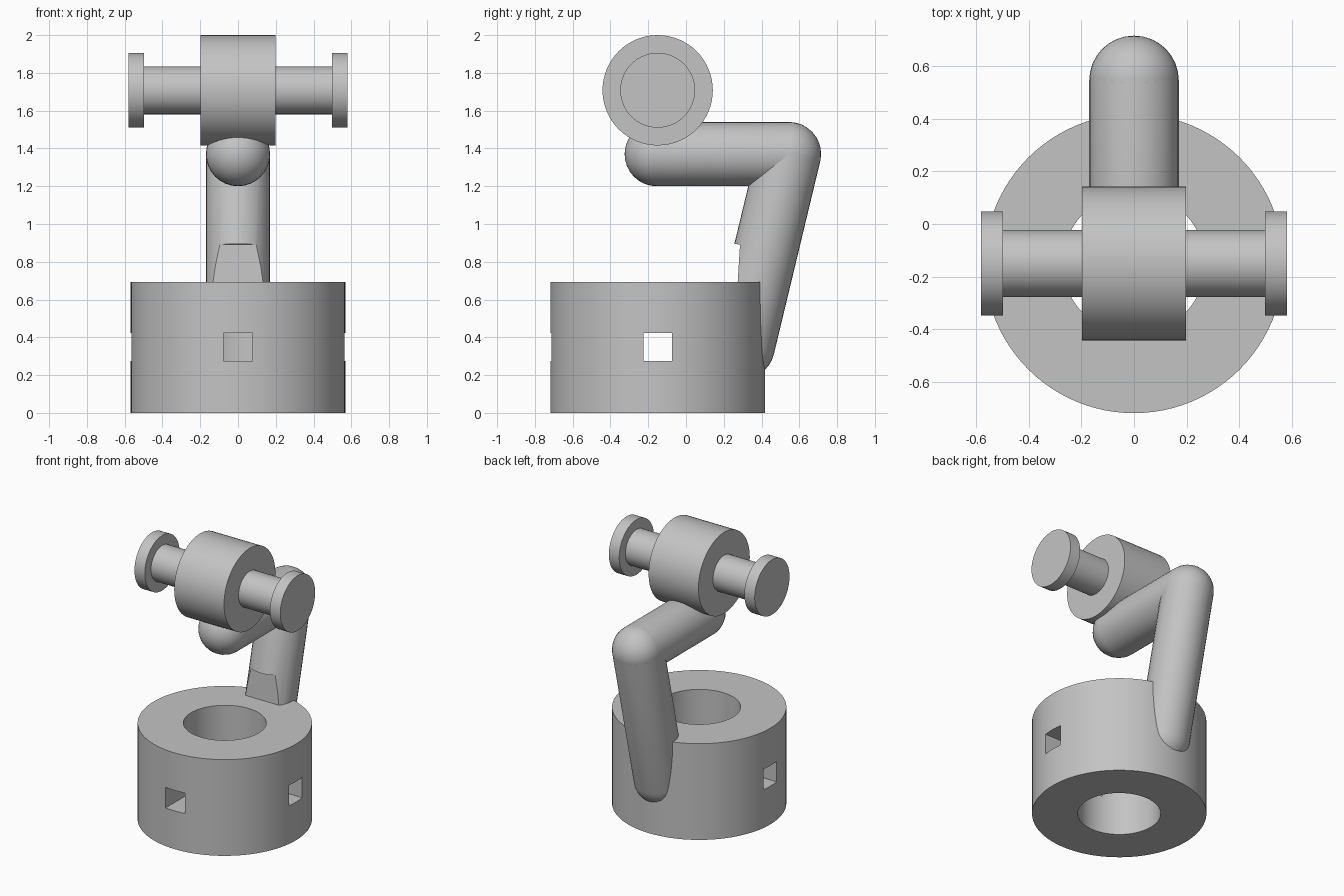
import bpy, bmesh
from math import sin, cos, pi, radians
from mathutils import Vector, Matrix

cube = bpy.data.objects.get("Cube")
if cube:
    bpy.data.objects.remove(cube, do_unlink=True)

COL = (0.55, 0.55, 0.55, 1)
grey = bpy.data.materials.new("plain grey")
grey.use_nodes = True
grey.diffuse_color = COL
grey.node_tree.nodes["Principled BSDF"].inputs["Base Color"].default_value = COL


def finish(name, bm):
    """Turn a bmesh into a named object in the scene."""
    bmesh.ops.recalc_face_normals(bm, faces=bm.faces)
    mesh = bpy.data.meshes.new(name)
    bm.to_mesh(mesh)
    bm.free()
    mesh.materials.append(grey)
    obj = bpy.data.objects.new(name, mesh)
    bpy.context.collection.objects.link(obj)
    return obj


def activate(obj):
    bpy.ops.object.select_all(action='DESELECT')
    obj.select_set(True)
    bpy.context.view_layer.objects.active = obj


def smooth(obj):
    activate(obj)
    bpy.ops.object.shade_smooth_by_angle(angle=radians(30))


def lathe(name, profile, origin, axis, steps=64, closed=False):
    """Spin (radius, height) points around an axis that starts at origin."""
    bm = bmesh.new()
    verts = [bm.verts.new((r, 0, h)) for r, h in profile]
    edges = [bm.edges.new(pair) for pair in zip(verts, verts[1:])]
    if closed:
        edges.append(bm.edges.new((verts[-1], verts[0])))
    bmesh.ops.spin(bm, geom=verts + edges, cent=(0, 0, 0), axis=(0, 0, 1),
                   angle=2 * pi, steps=steps, use_merge=True)
    bmesh.ops.remove_doubles(bm, verts=bm.verts, dist=1e-5)
    turn = Vector((0, 0, 1)).rotation_difference(Vector(axis)).to_matrix().to_4x4()
    bm.transform(Matrix.Translation(origin) @ turn)
    return finish(name, bm)


def capsule(name, start, end, radius, rings=8):
    """Round-ended rod between two points."""
    axis = Vector(end) - Vector(start)
    arc = [i * pi / 2 / rings for i in range(rings + 1)]
    profile = [(radius * sin(a), -radius * cos(a)) for a in arc]
    profile += [(radius * cos(a), axis.length + radius * sin(a)) for a in arc]
    profile[0] = (0, -radius)
    profile[-1] = (0, axis.length + radius)
    return lathe(name, profile, start, axis, steps=32)


def box(name, low, high, transform=Matrix()):
    bm = bmesh.new()
    low, high = Vector(low), Vector(high)
    bmesh.ops.create_cube(bm, size=1)
    bm.transform(transform @ Matrix.Translation((low + high) / 2)
                 @ Matrix.Diagonal((*(high - low), 1)))
    return finish(name, bm)


def cut(obj, cutter):
    cutter.hide_render = True
    mod = obj.modifiers.new("cut", 'BOOLEAN')
    mod.operation = 'DIFFERENCE'
    mod.solver = 'EXACT'
    mod.object = cutter
    activate(obj)
    bpy.ops.object.modifier_apply(modifier=mod.name)
    bpy.data.objects.remove(cutter, do_unlink=True)


Y = -0.15          # depth of the base and head axes
HEAD_Z = 1.708     # height of the head axis
ARM_R = 0.17

# Hollow base with square windows at the front and both sides
base = lathe("base", [(0.27, 0), (0.568, 0), (0.568, 0.692), (0.27, 0.692)],
             (0, Y, 0), (0, 0, 1), steps=96, closed=True)
cut(base, box("side_window_cutter", (-1, Y - 0.076, 0.275), (1, Y + 0.076, 0.422)))
cut(base, box("front_window_cutter", (-0.076, -1, 0.275), (0.076, Y, 0.422)))
smooth(base)

# Bent arm: leaning lower rod and level upper rod
elbow = (0, 0.545, 1.37)
lower = capsule("lower_arm", (0, 0.30, 0.35), elbow, ARM_R)
tilt = Matrix.Translation((0, 0.286, 0.892)) @ Matrix.Rotation(radians(-3.5), 4, 'X')
cut(lower, box("notch_cutter", (-0.4, -0.4, -0.4), (0.4, 0, 0), tilt))
smooth(lower)
smooth(capsule("upper_arm", (0, -0.155, 1.37), elbow, ARM_R))

# Head drum lying across the arm
smooth(lathe("head_drum", [(0, -0.198), (0.292, -0.198), (0.292, 0.198), (0, 0.198)],
             (0, Y, HEAD_Z), (1, 0, 0)))

# Flanged handles on both sides
for side, sign in (("left", 1), ("right", -1)):
    smooth(lathe(side + "_handle",
                 [(0, 0.19), (0.127, 0.19), (0.127, 0.498), (0.198, 0.498),
                  (0.198, 0.58), (0, 0.58)],
                 (0, Y, HEAD_Z), (sign, 0, 0)))
